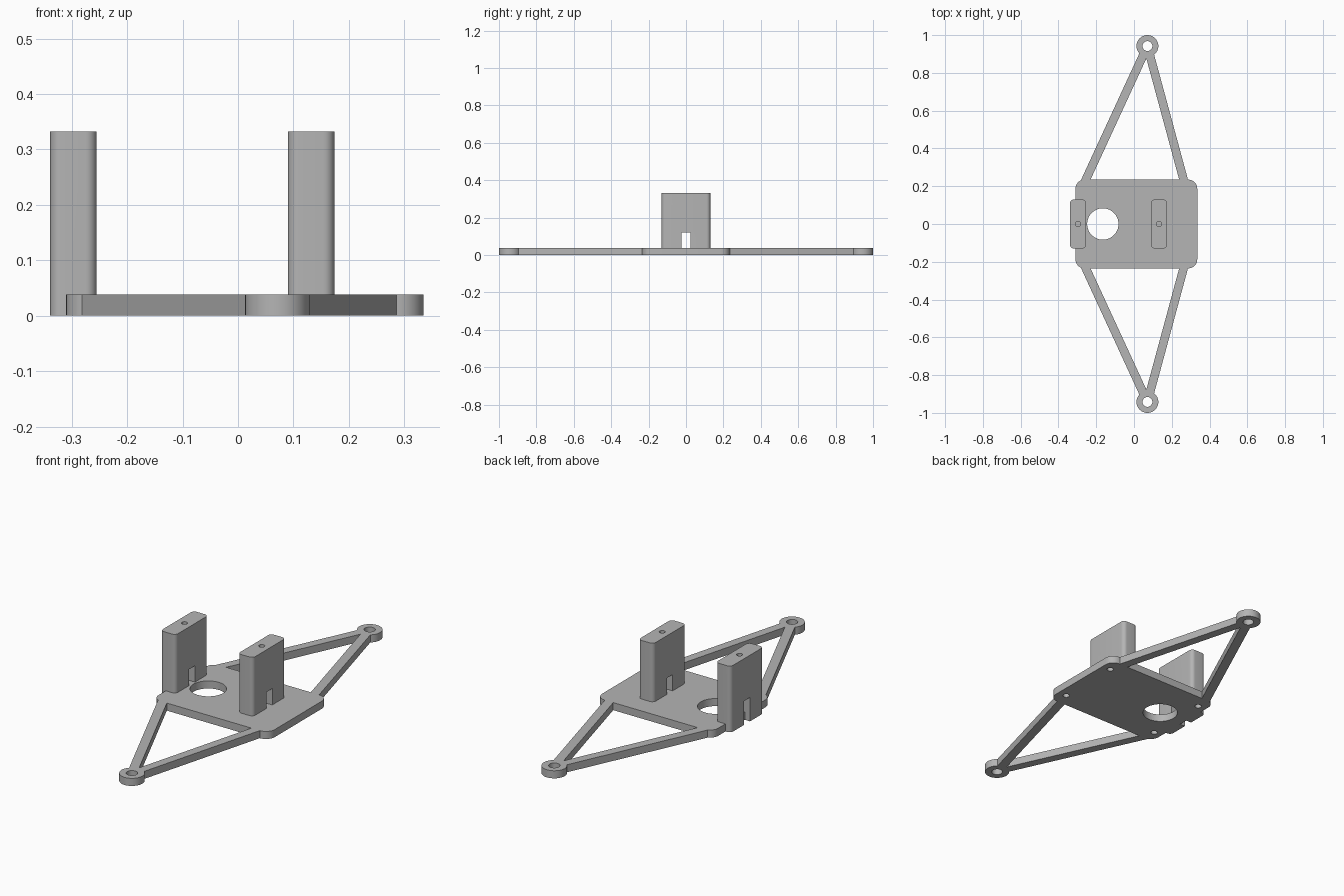
import bpy, bmesh, math
from mathutils import Vector

cube = bpy.data.objects.get("Cube")
if cube:
    bpy.data.objects.remove(cube, do_unlink=True)

grey = bpy.data.materials.new("plain grey")
grey.use_nodes = True
grey.diffuse_color = (0.46, 0.46, 0.46, 1)
grey.node_tree.nodes["Principled BSDF"].inputs["Base Color"].default_value = (0.46, 0.46, 0.46, 1)

THICK = 0.038
TIP_X, TIP_Y = 0.071, 0.942


def prism(name, points, z0, z1):
    """Extrude a flat outline upwards from z0 to z1."""
    bm = bmesh.new()
    face = bm.faces.new([bm.verts.new((x, y, z0)) for x, y in points])
    top = bmesh.ops.extrude_face_region(bm, geom=[face])["geom"]
    bmesh.ops.translate(bm, vec=(0, 0, z1 - z0),
                        verts=[v for v in top if isinstance(v, bmesh.types.BMVert)])
    bmesh.ops.recalc_face_normals(bm, faces=bm.faces)
    mesh = bpy.data.meshes.new(name)
    bm.to_mesh(mesh)
    bm.free()
    mesh.materials.append(grey)
    obj = bpy.data.objects.new(name, mesh)
    bpy.context.collection.objects.link(obj)
    return obj


def circle(x, y, r, n=40):
    return [(x + r * math.cos(math.tau * i / n), y + r * math.sin(math.tau * i / n))
            for i in range(n)]


def rectangle(x0, x1, y0, y1, r=0, n=8):
    """Rectangle outline, with rounded corners when r is given."""
    if not r:
        return [(x0, y0), (x1, y0), (x1, y1), (x0, y1)]
    centres = [(x1 - r, y1 - r), (x0 + r, y1 - r), (x0 + r, y0 + r), (x1 - r, y0 + r)]
    return [(cx + r * math.cos(a), cy + r * math.sin(a))
            for q, (cx, cy) in enumerate(centres)
            for a in [(q + i / n) * math.pi / 2 for i in range(n + 1)]]


def bar(start, end, width):
    a, b = Vector(start), Vector(end)
    d = (b - a).normalized()
    side = Vector((-d.y, d.x)) * width / 2
    return [a - side, b - side, b + side, a + side]


def select_only(obj):
    bpy.ops.object.select_all(action='DESELECT')
    obj.select_set(True)
    bpy.context.view_layer.objects.active = obj


def combine(obj, tool, operation):
    """Apply a boolean and remove the tool."""
    mod = obj.modifiers.new("Boolean", 'BOOLEAN')
    mod.object, mod.operation, mod.solver = tool, operation, 'EXACT'
    select_only(obj)
    bpy.ops.object.modifier_apply(modifier=mod.name)
    bpy.data.objects.remove(tool, do_unlink=True)


def cut(obj, points, z0, z1):
    combine(obj, prism("cutter", points, z0, z1), 'DIFFERENCE')


def smooth(obj):
    select_only(obj)
    bpy.ops.object.shade_smooth_by_angle(angle=math.radians(30))


# Base plate with two V-shaped arm frames ending in round eyelets
frame = prism("base_frame", rectangle(-0.31, 0.335, -0.235, 0.235, 0.048), 0, THICK)
for s in (-1, 1):
    tip = (TIP_X, s * TIP_Y)
    for root in ((-0.278, s * 0.185), (0.276, s * 0.185)):
        combine(frame, prism("arm", bar(root, tip, 0.045), 0, THICK), 'UNION')
    combine(frame, prism("eyelet", circle(*tip, 0.058), 0, THICK), 'UNION')
    cut(frame, circle(*tip, 0.026), -0.1, 0.1)
    # Blind screw holes under the plate corners
    for x in (-0.265, 0.288):
        cut(frame, circle(x, s * 0.165, 0.016, 24), -0.1, 0.03)

# Large round opening through the plate
cut(frame, circle(-0.165, 0, 0.083, 56), -0.1, 0.1)
smooth(frame)

# Upright posts with a slot at the foot and a screw hole from the top
for name, x0, x1, foot in (("right_post", -0.339, -0.255, 0), ("left_post", 0.09, 0.174, 0.03)):
    post = prism(name, rectangle(x0, x1, -0.13, 0.13, 0.02), foot, 0.332)
    cut(post, rectangle(x0 - 0.1, x1 + 0.1, -0.023, 0.023), -0.1, 0.12)
    cut(post, circle((x0 + x1) / 2, 0, 0.014, 24), 0.1, 0.4)
    if foot == 0:
        # Notch so that the post sits over the plate edge
        cut(post, rectangle(-0.309, 0, -0.2, 0.2), -0.1, 0.03)
    smooth(post)
